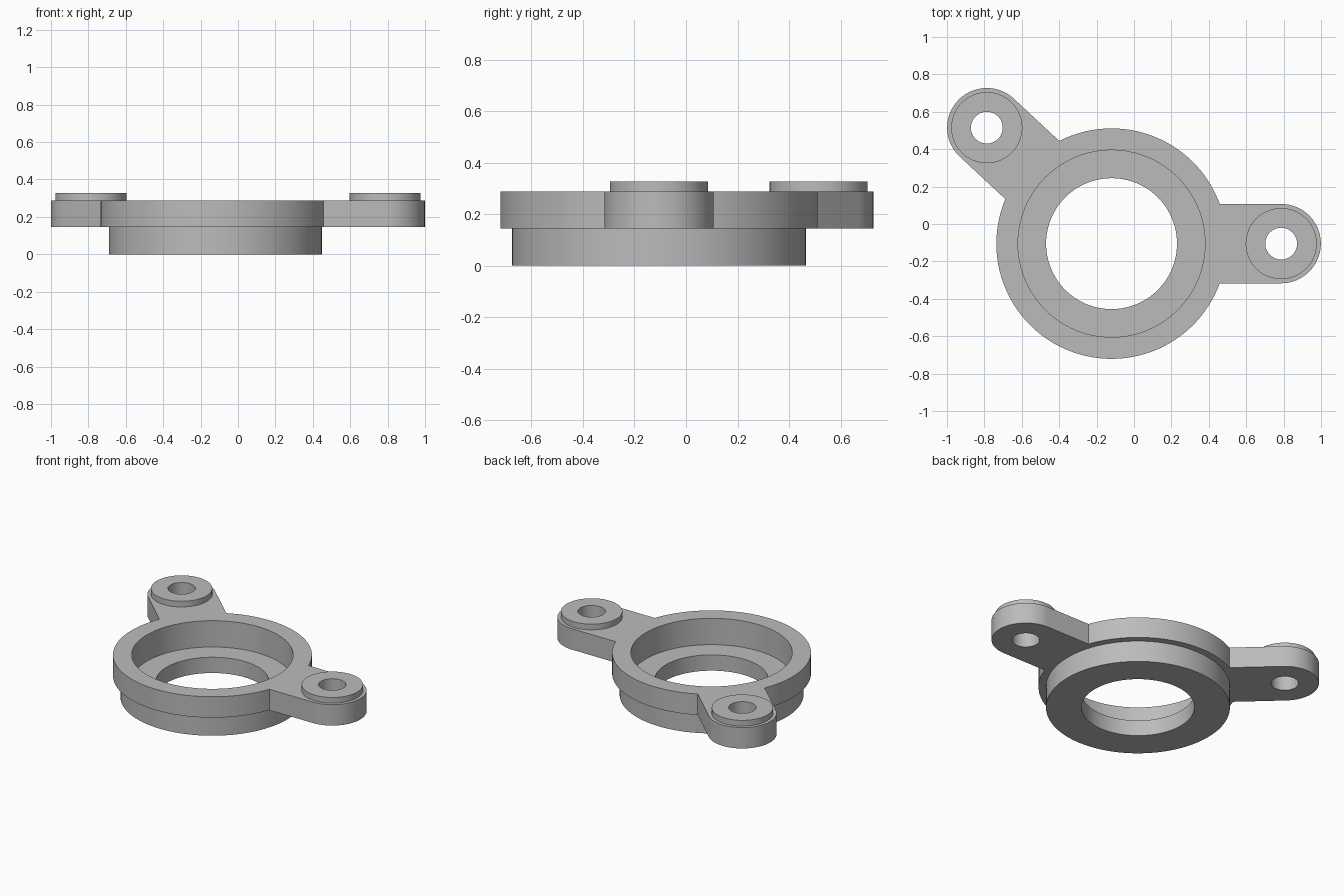
import bpy
import bmesh
from math import asin, atan2, cos, sin, pi, radians, hypot

if "Cube" in bpy.data.objects:
    bpy.data.objects.remove(bpy.data.objects["Cube"], do_unlink=True)

RING = (-0.12, -0.105)
LUGS = [(0.787, -0.105), (-0.787, 0.515)]
RING_R, LUG_R = 0.616, 0.212
PLATE_Z, TOP_Z, BOSS_Z, FLOOR_Z = 0.145, 0.288, 0.327, 0.108

grey = bpy.data.materials.new("plain grey")
grey.use_nodes = True
grey.diffuse_color = (0.5, 0.5, 0.5, 1)
grey.node_tree.nodes["Principled BSDF"].inputs["Base Color"].default_value = (0.5, 0.5, 0.5, 1)


def arc(centre, radius, start, end, steps):
    return [(centre[0] + radius * cos(start + (end - start) * i / steps),
             centre[1] + radius * sin(start + (end - start) * i / steps))
            for i in range(steps + 1)]


def prism(name, outline, z0, z1):
    """Extrude a closed outline from z0 up to z1."""
    bm = bmesh.new()
    base = bm.faces.new([bm.verts.new((x, y, z0)) for x, y in outline])
    top = bmesh.ops.extrude_face_region(bm, geom=[base], use_keep_orig=True)
    moved = [v for v in top["geom"] if isinstance(v, bmesh.types.BMVert)]
    bmesh.ops.translate(bm, verts=moved, vec=(0, 0, z1 - z0))
    bmesh.ops.recalc_face_normals(bm, faces=bm.faces)
    mesh = bpy.data.meshes.new(name)
    bm.to_mesh(mesh)
    bm.free()
    mesh.materials.append(grey)
    obj = bpy.data.objects.new(name, mesh)
    bpy.context.collection.objects.link(obj)
    return obj


def disc(name, centre, radius, z0, z1, sides=96):
    return prism(name, arc(centre, radius, 0, 2 * pi, sides)[:-1], z0, z1)


def combine(target, tool, operation):
    """Apply a boolean and discard the tool."""
    tool.hide_render = True
    mod = target.modifiers.new(operation, 'BOOLEAN')
    mod.object, mod.operation, mod.solver = tool, operation, 'EXACT'
    bpy.context.view_layer.objects.active = target
    bpy.ops.object.modifier_apply(modifier=mod.name)
    bpy.data.objects.remove(tool, do_unlink=True)


# Plate: ring outline with two rounded lugs
half = asin(LUG_R / RING_R)
angles = [atan2(y - RING[1], x - RING[0]) for x, y in LUGS]
outline = []
for i, (lug, a) in enumerate(zip(LUGS, angles)):
    following = angles[1] if i == 0 else angles[0] + 2 * pi
    outline += arc(lug, LUG_R, a - pi / 2, a + pi / 2, 40)
    outline += arc(RING, RING_R, a + half, following - half, 56)
body = prism("bearing_mount", outline, PLATE_Z, TOP_Z)

# Lower flange and raised bosses
combine(body, disc("lower_flange", RING, 0.57, 0, 0.2), 'UNION')
for lug in LUGS:
    combine(body, disc("boss", lug, 0.19, 0.2, BOSS_Z, 64), 'UNION')

# Stepped bore and bolt holes
combine(body, disc("counterbore_cutter", RING, 0.5, FLOOR_Z, 0.5), 'DIFFERENCE')
combine(body, disc("bore_cutter", RING, 0.35, -0.1, 0.2), 'DIFFERENCE')
for lug in LUGS:
    combine(body, disc("bolt_hole_cutter", lug, 0.085, -0.1, 0.5, 48), 'DIFFERENCE')

# Smooth walls with sharp rims
bpy.ops.object.select_all(action='DESELECT')
body.select_set(True)
bpy.context.view_layer.objects.active = body
bpy.ops.object.shade_smooth_by_angle(angle=radians(30))
